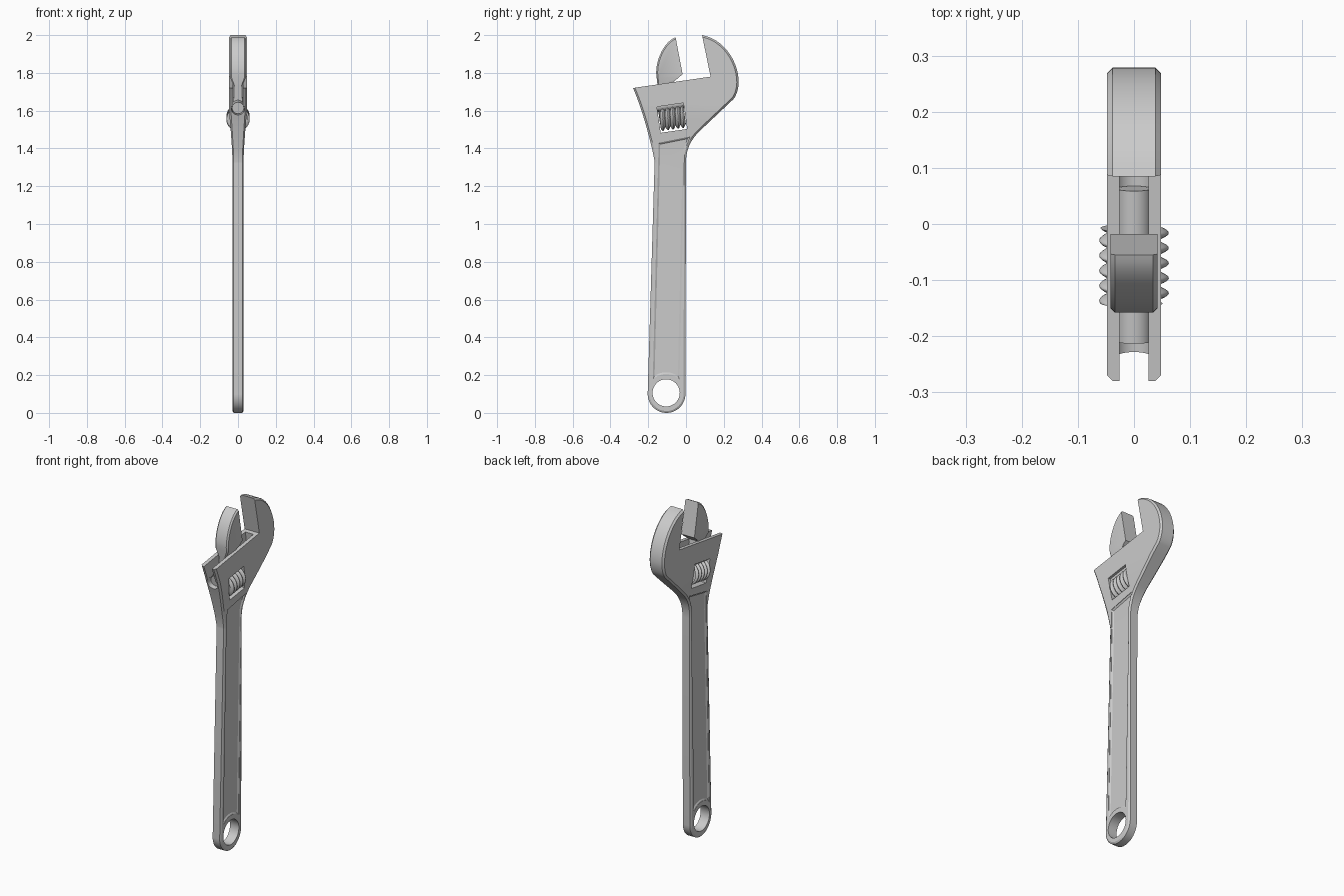
import bpy, bmesh, math
from mathutils import Vector, Matrix
from mathutils.geometry import interpolate_bezier

if "Cube" in bpy.data.objects:
    bpy.data.objects.remove(bpy.data.objects["Cube"])

TILT = math.atan2(0.06, 0.41)          # slope of the jaw slide
CA, SA = math.cos(TILT), math.sin(TILT)


def slide(s, d):
    """(y, z) of a point s along the head's top edge and d beneath it."""
    return (-0.28 + s * CA + d * SA, 1.72 + s * SA - d * CA)


def curve(a, b, c, d, n=10):
    return [(p.x, p.y) for p in interpolate_bezier(*(Vector(q).to_3d() for q in (a, b, c, d)), n)]


def arc(cy, cz, r, a0, a1, n=24):
    angs = [math.radians(a0 + (a1 - a0) * i / n) for i in range(n + 1)]
    return [(cy + r * math.cos(a), cz + r * math.sin(a)) for a in angs]


def finish(name, bm):
    bmesh.ops.recalc_face_normals(bm, faces=bm.faces)
    me = bpy.data.meshes.new(name)
    bm.to_mesh(me)
    bm.free()
    ob = bpy.data.objects.new(name, me)
    bpy.context.collection.objects.link(ob)
    return ob


def smooth(ob):
    bpy.ops.object.select_all(action='DESELECT')
    ob.select_set(True)
    bpy.context.view_layer.objects.active = ob
    bpy.ops.object.shade_smooth_by_angle(angle=math.radians(25))


def prism(name, pts, x0, x1, bevel=0, sides=(), skip=(), knots=()):
    """Side profile extruded along x, chamfered, then thinned by height."""
    bm = bmesh.new()
    f = bm.faces.new([bm.verts.new((x0, y, z)) for y, z in pts])
    ext = bmesh.ops.extrude_face_region(bm, geom=[f])['geom']
    bmesh.ops.translate(bm, vec=(x1 - x0, 0, 0),
                        verts=[v for v in ext if isinstance(v, bmesh.types.BMVert)])
    bmesh.ops.recalc_face_normals(bm, faces=bm.faces)

    def skipped(v):
        return any(abs(v.co.y - y) + abs(v.co.z - z) < 1e-4 for y, z in skip)

    if bevel:
        edges = [e for e in bm.edges
                 if any(all(abs(v.co.x - x) < 1e-5 for v in e.verts) for x in sides)
                 and not all(skipped(v) for v in e.verts)]
        bmesh.ops.bevel(bm, geom=edges, offset=bevel, segments=1, affect='EDGES', profile=0.5)
    for z, _ in knots:
        bmesh.ops.bisect_plane(bm, geom=bm.verts[:] + bm.edges[:] + bm.faces[:], dist=1e-5,
                               plane_co=(0, 0, z), plane_no=(0, 0, 1))
    if knots:
        for v in bm.verts:
            k = knots[0][1] if v.co.z <= knots[0][0] else knots[-1][1]
            for (za, ka), (zb, kb) in zip(knots, knots[1:]):
                if za <= v.co.z <= zb:
                    k = ka + (kb - ka) * (v.co.z - za) / (zb - za)
            v.co.x *= k
    return finish(name, bm)


def rod(name, s0, s1, d, r, n=32):
    """Cylinder lying along the slide direction."""
    bm = bmesh.new()
    y, z = slide((s0 + s1) / 2, d)
    bmesh.ops.create_cone(bm, cap_ends=True, segments=n, radius1=r, radius2=r, depth=s1 - s0,
                          matrix=Matrix.Translation((0, y, z)) @ Matrix.Rotation(TILT - math.pi / 2, 4, 'X'))
    return finish(name, bm)


def cut(ob, cutter):
    cutter.hide_render = True
    m = ob.modifiers.new("cut", 'BOOLEAN')
    m.operation, m.solver, m.object = 'DIFFERENCE', 'EXACT', cutter
    bpy.context.view_layer.objects.active = ob
    bpy.ops.object.modifier_apply(modifier=m.name)
    bpy.data.objects.remove(cutter)


# Body: handle, head and fixed jaw in one outline; handle thinner than head
H = 0.048
THIN = [(1.32, 0.6), (1.40, 0.66), (1.48, 0.78), (1.56, 0.92), (1.62, 1.0)]
tip, notch, heel = (0.085, 2.0), (0.13, 1.78), (-0.28, 1.72)
outline = arc(-0.103, 0.1, 0.1, 180, 360)
outline += curve((0, 1.33), (0, 1.40), (0.03, 1.45), (0.07, 1.49), 8)
outline += curve((0.25, 1.66), (0.267, 1.677), (0.279, 1.72), (0.279, 1.75), 6)
outline += curve((0.279, 1.75), (0.279, 1.86), (0.20, 1.98), tip, 14)[1:]
outline += [notch]
outline += curve(heel, (-0.235, 1.61), (-0.215, 1.54), (-0.18, 1.40), 8) + [(-0.166, 1.33)]
body = prism("wrench_body", outline, -H, H, 0.01, (-H, H), (tip, notch, heel), THIN)

# Recessed handle panels on both faces
panel = arc(-0.105, 0.106, 0.1, 45, 135, 14)
panel += [(-0.145, 1.43), (0.022, 1.463), (-0.008, 1.384)]
for sgn in (1, -1):
    cut(body, prism("panel_cutter", panel, sgn * 0.036, sgn * 0.09, 0.009,
                    (sgn * 0.036,), (), THIN))

# Hanging hole, adjuster window, jaw slot and rack bore
cut(body, prism("hole_cutter", arc(-0.105, 0.106, 0.072, 0, 360, 40)[:-1], -0.1, 0.1))
cut(body, prism("window_cutter", [slide(s, d) for s, d in
                ((0.11, 0.117), (0.252, 0.117), (0.252, 0.256), (0.11, 0.256))], -0.1, 0.1))
cut(body, prism("slot_cutter", [slide(s, d) for s, d in
                ((-0.05, -0.05), (0.39, -0.05), (0.39, 0.113), (-0.05, 0.113))], -0.026, 0.026))
cut(body, rod("bore_cutter", -0.05, 0.39, 0.115, 0.034))
smooth(body)

# Moving jaw with a narrow neck down to the rack
J = 0.042
jtip, jlow = (-0.055, 1.988), (-0.018, 1.793)
neck = [slide(0.215, 0), slide(0.215, 0.11), slide(0.13, 0.11), slide(0.13, 0)]
jaw_pts = curve((-0.158, 1.80), (-0.158, 1.88), (-0.11, 1.97), jtip, 14) + [jlow] + neck
jaw = prism("moving_jaw", jaw_pts, -J, J, 0.008, (-J, J), [jtip, jlow] + neck,
            [(1.735, 0.57), (1.775, 1.0)])
smooth(jaw)

# Sliding rack at the foot of the moving jaw
smooth(rod("jaw_rack", 0.055, 0.33, 0.115, 0.031))

# Adjusting worm: helical thread around a core
PITCH, S0, S1, NS, NT = 0.0271, 0.114, 0.249, 80, 40
bm = bmesh.new()
rings = []
for i in range(NS + 1):
    s = S0 + (S1 - S0) * i / NS
    y, z = slide(s, 0.186)
    ring = []
    for j in range(NT):
        t = 2 * math.pi * j / NT
        phase = (s - 0.2397) / PITCH - j / NT
        r = 0.041 + 0.021 * abs(math.cos(math.pi * phase))
        h = r * math.sin(t)
        ring.append(bm.verts.new((r * math.cos(t), y - h * SA, z + h * CA)))
    rings.append(ring)
for a, b in zip(rings, rings[1:]):
    for j in range(NT):
        k = (j + 1) % NT
        bm.faces.new((a[j], a[k], b[k], b[j]))
bm.faces.new(rings[0])
bm.faces.new(rings[-1])
smooth(finish("adjusting_worm", bm))
